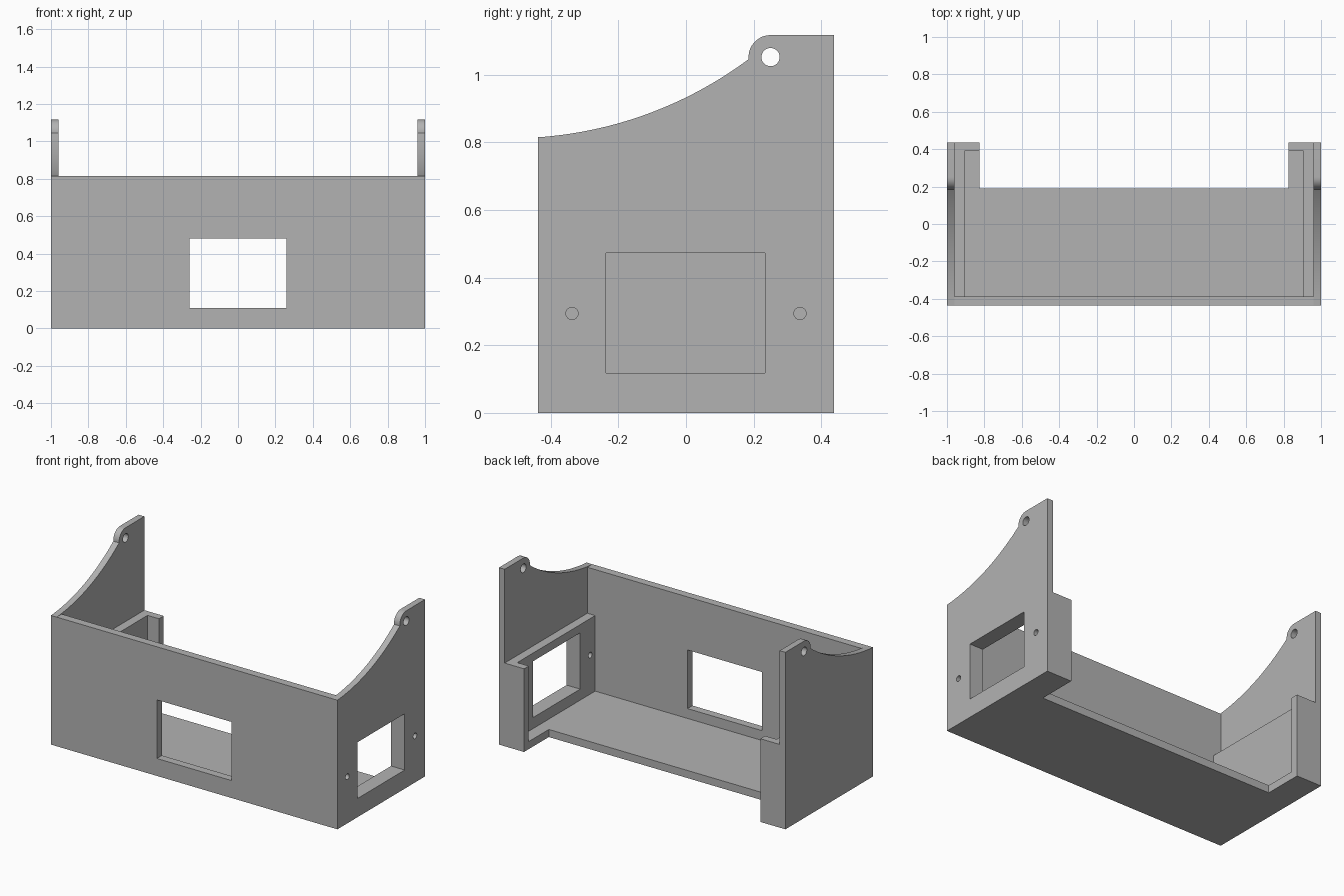
import bpy, bmesh
from math import sin, cos, pi, radians, sqrt
from mathutils import Matrix

cube = bpy.data.objects.get("Cube")
if cube:
    bpy.data.objects.remove(cube, do_unlink=True)

grey = bpy.data.materials.new("light grey plastic")
grey.use_nodes = True
colour = (0.45, 0.45, 0.45, 1)
grey.diffuse_color = colour
grey.node_tree.nodes["Principled BSDF"].inputs["Base Color"].default_value = colour

# Axes of each sketch plane: columns are sketch x, sketch y, extrusion direction
PLANES = {
    "YZ": Matrix(((0, 0, 1, 0), (1, 0, 0, 0), (0, 1, 0, 0), (0, 0, 0, 1))),
    "XZ": Matrix(((1, 0, 0, 0), (0, 0, -1, 0), (0, 1, 0, 0), (0, 0, 0, 1))),
    "XY": Matrix.Identity(4),
}
NORMAL = {"YZ": (1, 0, 0), "XZ": (0, 1, 0), "XY": (0, 0, 1)}


def rect(u0, u1, v0, v1):
    return [(u0, v0), (u1, v0), (u1, v1), (u0, v1)]


def arc(u, v, r, start, end, steps):
    angles = [radians(start + (end - start) * i / steps) for i in range(steps + 1)]
    return [(u + r * cos(a), v + r * sin(a)) for a in angles]


def circle(u, v, r):
    return arc(u, v, r, 0, 360, 32)[:-1]


def plate(name, plane, loops, low, high):
    """Extrude a sketch (outline, then holes) between two positions on its normal."""
    curve = bpy.data.curves.new(name + " sketch", "CURVE")
    curve.dimensions = "2D"
    curve.fill_mode = "BOTH"
    curve.extrude = (high - low) / 2
    for loop in loops:
        spline = curve.splines.new("POLY")
        spline.points.add(len(loop) - 1)
        for point, (u, v) in zip(spline.points, loop):
            point.co = (u, v, 0, 1)
        spline.use_cyclic_u = True
    sketch = bpy.data.objects.new(name + " sketch", curve)
    bpy.context.collection.objects.link(sketch)
    graph = bpy.context.evaluated_depsgraph_get()
    mesh = bpy.data.meshes.new_from_object(sketch.evaluated_get(graph))
    bpy.data.objects.remove(sketch, do_unlink=True)
    bpy.data.curves.remove(curve)

    middle = (low + high) / 2
    mesh.transform(Matrix.Translation([n * middle for n in NORMAL[plane]]) @ PLANES[plane])
    bm = bmesh.new()
    bm.from_mesh(mesh)
    bmesh.ops.remove_doubles(bm, verts=bm.verts, dist=1e-5)
    bmesh.ops.recalc_face_normals(bm, faces=bm.faces)
    bm.to_mesh(mesh)
    bm.free()
    mesh.name = name
    mesh.materials.clear()
    mesh.materials.append(grey)
    obj = bpy.data.objects.new(name, mesh)
    bpy.context.collection.objects.link(obj)
    bpy.ops.object.select_all(action="DESELECT")
    obj.select_set(True)
    bpy.context.view_layer.objects.active = obj
    bpy.ops.object.shade_smooth_by_angle(angle=radians(30))
    return obj


DEPTH = 0.437            # half depth
FRONT_IN = -0.387        # inner face of front wall
POST_IN = 0.39           # inner face of back posts
WALL_IN, LEDGE_IN, POST_EDGE = 0.96, 0.905, 0.825
FLOOR, LEDGE_TOP, FRONT_TOP = 0.048, 0.525, 0.815

# Side wall outline: concave sweep up to a rounded lug with a pivot hole
sweep_y, sweep_z, sweep_r = -0.52, 1.992, 1.18
sweep = []
for i in range(33):
    y = -DEPTH + (0.185 + DEPTH) * i / 32
    sweep.append((y, sweep_z - sqrt(sweep_r ** 2 - (y - sweep_y) ** 2)))
lug = arc(0.25, 1.052, 0.065, 180, 90, 12)
outline = [(DEPTH, 0), (-DEPTH, 0)] + sweep + lug + [(DEPTH, 1.117)]
pivot = circle(0.25, 1.052, 0.027)

# Switch opening and its two screw holes, on the left side only
opening = [rect(-0.237, 0.234, 0.118, 0.473),
           circle(-0.337, 0.294, 0.018), circle(0.337, 0.294, 0.018)]

for side, sign, holes in (("left", 1, opening), ("right", -1, [])):
    def span(a, b):
        return sorted((sign * a, sign * b))
    plate(side + "_wall", "YZ", [outline, pivot] + holes, *span(WALL_IN, 1))
    ledge = rect(FRONT_IN, POST_IN, 0, LEDGE_TOP)
    plate(side + "_ledge", "YZ", [ledge] + holes, *span(LEDGE_IN, WALL_IN))
    post = rect(*span(POST_EDGE, WALL_IN), POST_IN, DEPTH)
    plate(side + "_back_post", "XY", [post], 0, LEDGE_TOP)

# Front wall with display window
plate("front_wall", "XZ", [rect(-WALL_IN, WALL_IN, 0, FRONT_TOP),
                           rect(-0.26, 0.26, 0.11, 0.48)], -DEPTH, FRONT_IN)

# Floor, cut back between the posts
floor = [(-LEDGE_IN, FRONT_IN), (LEDGE_IN, FRONT_IN), (LEDGE_IN, POST_IN),
         (POST_EDGE, POST_IN), (POST_EDGE, 0.19), (-POST_EDGE, 0.19),
         (-POST_EDGE, POST_IN), (-LEDGE_IN, POST_IN)]
plate("floor", "XY", [floor], 0, FLOOR)
